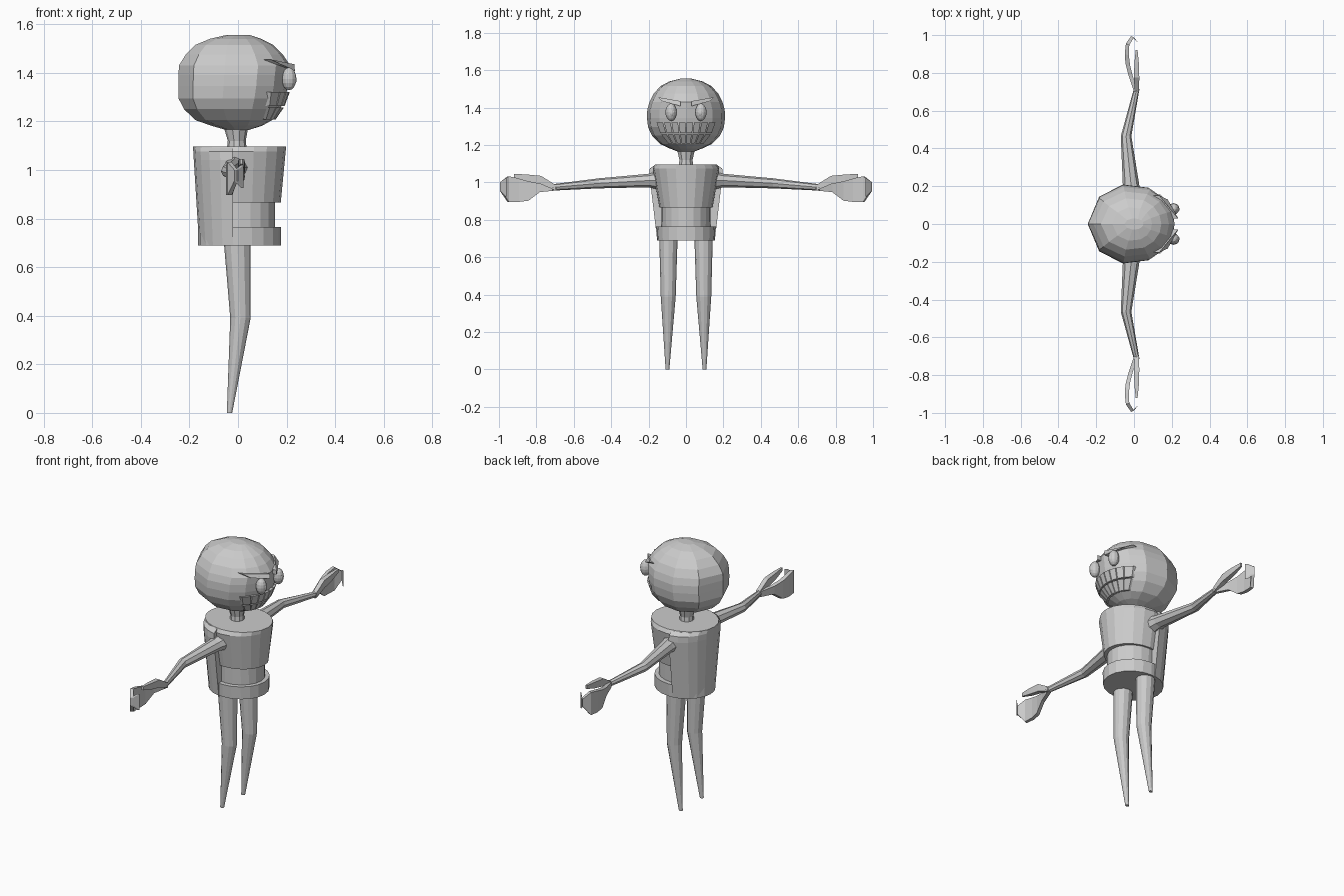
import bpy, bmesh, math
from mathutils import Vector

if "Cube" in bpy.data.objects:
    bpy.data.objects.remove(bpy.data.objects["Cube"])


def loft(name, rings):
    """Skin a list of equal-length point rings and cap both ends."""
    bm = bmesh.new()
    rows = [[bm.verts.new(p) for p in r] for r in rings]
    n = len(rows[0])
    for a, b in zip(rows, rows[1:]):
        for i in range(n):
            j = (i + 1) % n
            bm.faces.new((a[i], a[j], b[j], b[i]))
    bm.faces.new(rows[0])
    bm.faces.new(rows[-1])
    bmesh.ops.recalc_face_normals(bm, faces=bm.faces)
    me = bpy.data.meshes.new(name)
    bm.to_mesh(me)
    bm.free()
    ob = bpy.data.objects.new(name, me)
    bpy.context.collection.objects.link(ob)
    return ob


def oval(cx, cy, z, rx, ry, angles):
    return [(cx + rx * math.cos(math.radians(a)), cy + ry * math.sin(math.radians(a)), z) for a in angles]


def turn(n, offset=0):
    return [offset + 360 * i / n for i in range(n)]


def arm_ring(x, y, z, rx, rz, n, s):
    return [(x + rx * math.cos(math.radians(a)), s * y, z + rz * math.sin(math.radians(a))) for a in turn(n, 45)]


def ball(name, loc, scale):
    bm = bmesh.new()
    bmesh.ops.create_uvsphere(bm, u_segments=12, v_segments=8, radius=1)
    for v in bm.verts:
        v.co = Vector(loc) + Vector(a * b for a, b in zip(v.co, scale))
    me = bpy.data.meshes.new(name)
    bm.to_mesh(me)
    bm.free()
    bpy.context.collection.objects.link(bpy.data.objects.new(name, me))


# Head: z, back x, front x, half width
HEAD = [(1.165, -.05, .045, .045), (1.182, -.11, .10, .09), (1.205, -.175, .14, .14),
        (1.25, -.222, .172, .185), (1.295, -.245, .195, .206), (1.345, -.245, .205, .212),
        (1.39, -.245, .21, .21), (1.43, -.243, .215, .198), (1.475, -.215, .185, .175),
        (1.515, -.175, .145, .138), (1.54, -.115, .095, .09), (1.555, -.05, .05, .03)]
half = [20, 42, 65, 100, 137]
head_angles = [0] + half + [180] + [360 - a for a in reversed(half)]
loft("head", [oval((b + f) / 2, 0, z, (f - b) / 2, w, head_angles) for z, b, f, w in HEAD])


def head_x(y, z):
    """Front surface of the head at a given y and z."""
    for p, q in zip(HEAD, HEAD[1:]):
        if p[0] <= z <= q[0]:
            t = (z - p[0]) / (q[0] - p[0])
            b, f, w = (p[i] + t * (q[i] - p[i]) for i in (1, 2, 3))
            return (b + f) / 2 + (f - b) / 2 * math.sqrt(max(0, 1 - (y / w) ** 2))


def face_slab(name, corners, inner, outer):
    loft(name, [[(head_x(y, z) + d, y, z) for y, z in corners] for d in (inner, outer)])


# Teeth in two rows: z bottom, z top, half width bottom, half width top
for row, z0, z1, w0, w1 in (("lower", 1.207, 1.257, .095, .135), ("upper", 1.264, 1.32, .14, .16)):
    for i in range(8):
        a, b = (i + .07) / 4 - 1, (i + .93) / 4 - 1
        face_slab(row + "_tooth", [(a * w0, z0), (b * w0, z0), (b * w1, z1), (a * w1, z1)], -.02, .013)

for s in (-1, 1):
    # Eyes, pupils and slanted brows
    ball("eye", (.21, s * .08, 1.375), (.03, .03, .047))
    ball("pupil", (.232, s * .078, 1.372), (.009, .012, .02))
    face_slab("brow", [(s * .03, 1.408), (s * .13, 1.435), (s * .15, 1.455), (s * .03, 1.435)], -.02, .024)

# Neck
loft("neck", [oval(x, 0, z, r, r, turn(10)) for z, x, r in
              ((1.07, -.005, .045), (1.095, -.005, .04), (1.12, -.005, .037), (1.175, -.008, .05))])

# Torso front: belt, belly and chest
for name, sections in (
        ("belt", ((.69, .17, .153), (.765, .17, .157))),
        ("belly", ((.74, .147, .13), (.88, .147, .132))),
        ("chest", ((.865, .17, .142), (1.075, .19, .178), (1.096, .192, .165)))):
    loft(name, [oval(.006, 0, z, rx, ry, turn(20)) for z, rx, ry in sections])

# Vest around the back
vest_angles = [97 + 166 * i / 10 for i in range(11)]
loft("vest", [oval(0, 0, z, rx, ry, vest_angles) for z, rx, ry in
              ((.69, .16, .155), (1.04, .182, .197), (1.075, .184, .195), (1.092, .185, .168))])

for s in (-1, 1):
    # Legs
    loft("leg", [oval(x, s * y, z, rx, ry, turn(12)) for x, y, z, rx, ry in
                 ((-.003, .094, .70, .055, .049), (.01, .095, .39, .042, .04), (-.035, .099, 0, .011, .01))])
    # Arms
    loft("arm", [arm_ring(x, y, z, rx, rz, 8, s) for x, y, z, rx, rz in
                 ((-.01, .14, 1.01, .055, .05), (-.015, .20, 1.01, .044, .036),
                  (-.042, .465, .995, .028, .027), (.014, .715, .973, .015, .017))])
    # Curled mitten: y, x, half thickness, z bottom, z top
    mitten = ((.70, .012, .012, .957, .988), (.79, -.018, .012, .948, .995), (.85, -.033, .012, .902, 1.008),
              (.90, -.038, .011, .896, 1.022), (.955, -.034, .009, .896, 1.032),
              (.995, -.008, .007, .955, 1.0), (.968, .018, .005, .925, 1.02))
    loft("mitten", [[(x - t, s * y, z0), (x + t, s * (y - .008), z0),
                     (x + t, s * (y - .008), z1), (x - t, s * y, z1)] for y, x, t, z0, z1 in mitten])
    # Thumb
    thumb = ((.70, .015, .012, .958, .988), (.775, .014, .014, .99, 1.035),
             (.85, .014, .012, 1.005, 1.042), (.92, .014, .005, 1.025, 1.046))
    loft("thumb", [[(x - t, s * y, z0), (x + t, s * y, z0), (x + t, s * y, z1), (x - t, s * y, z1)]
                   for y, x, t, z0, z1 in thumb])
